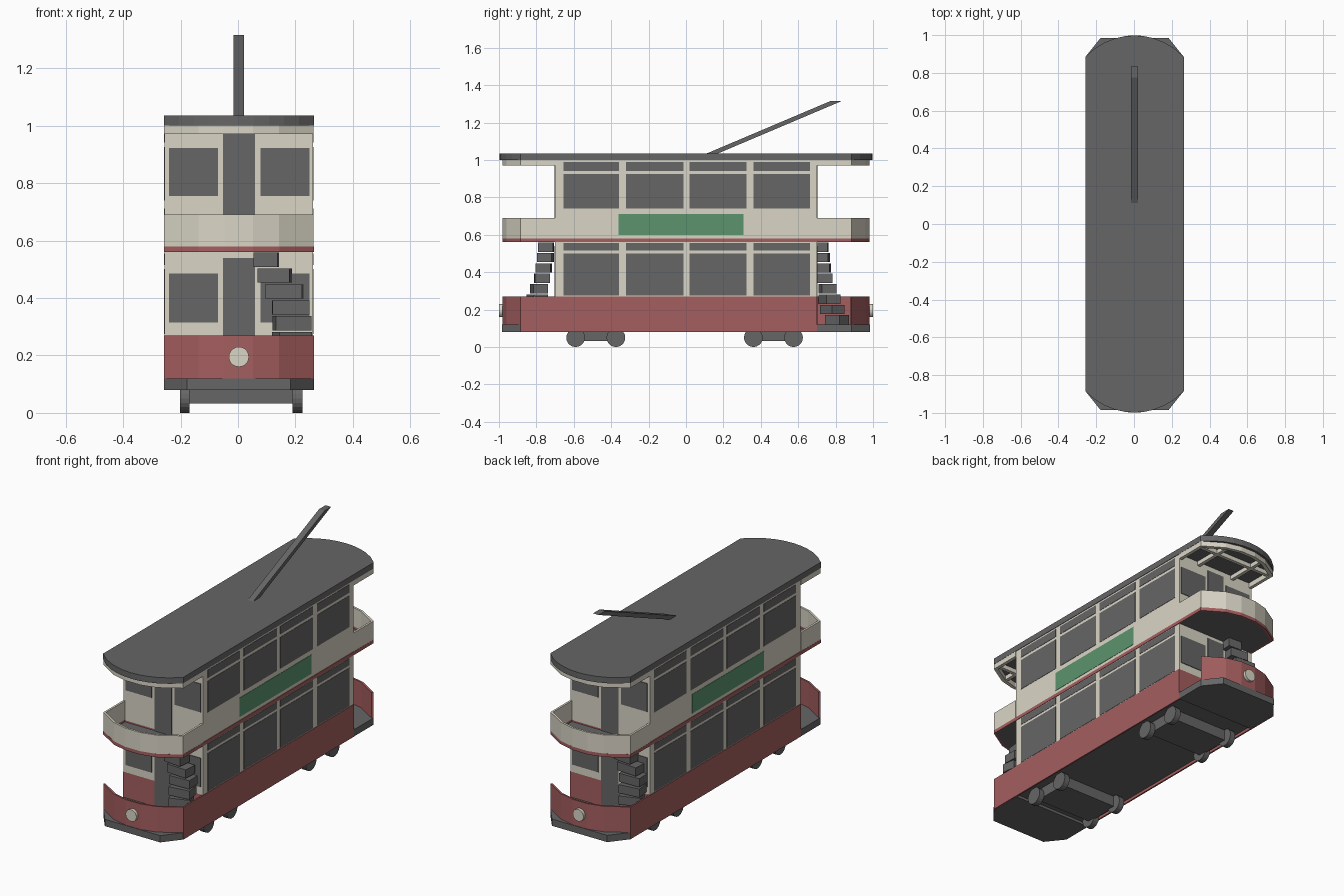
import bpy, bmesh, math
from mathutils import Matrix

if "Cube" in bpy.data.objects:
    bpy.data.objects.remove(bpy.data.objects["Cube"])


def material(name, rgb):
    m = bpy.data.materials.new(name)
    m.diffuse_color = (*rgb, 1)
    m.use_nodes = True
    m.node_tree.nodes["Principled BSDF"].inputs["Base Color"].default_value = m.diffuse_color
    return m


GRAY = material("dark gray", (0.133, 0.133, 0.133))
CREAM = material("cream", (0.70, 0.665, 0.565))
RED = material("dull red", (0.375, 0.112, 0.115))
GREEN = material("green", (0.105, 0.295, 0.155))


def finish(name, bm, *mats):
    bmesh.ops.recalc_face_normals(bm, faces=bm.faces)
    me = bpy.data.meshes.new(name)
    bm.to_mesh(me)
    bm.free()
    for m in mats:
        me.materials.append(m)
    ob = bpy.data.objects.new(name, me)
    ob.location.x = 0.003
    bpy.context.collection.objects.link(ob)
    return ob


def box(name, x, y, z, mat):
    """Box from (min, max) ranges."""
    bm = bmesh.new()
    bmesh.ops.create_cube(bm, size=1)
    for v in bm.verts:
        v.co = [r[0] if c < 0 else r[1] for r, c in zip((x, y, z), v.co)]
    return finish(name, bm, mat)


def cylinder(name, centre, radius, depth, axis, mat, sides=20):
    bm = bmesh.new()
    bmesh.ops.create_cone(bm, cap_ends=True, segments=sides, radius1=radius,
                          radius2=radius, depth=depth)
    rot = Matrix.Rotation(math.pi / 2, 4, axis)
    bmesh.ops.transform(bm, matrix=Matrix.Translation(centre) @ rot, verts=bm.verts)
    return finish(name, bm, mat)


def prism(name, pts, z0, z1, mat):
    """Upright solid from a flat outline."""
    bm = bmesh.new()
    a, b = [[bm.verts.new((x, y, z)) for x, y in pts] for z in (z0, z1)]
    bm.faces.new(a)
    bm.faces.new(b)
    n = len(a)
    for i in range(n):
        bm.faces.new((a[i], a[(i + 1) % n], b[(i + 1) % n], b[i]))
    return finish(name, bm, mat)


def arc(half, y_side, y_tip, fractions):
    """Circular front end, running from +x to -x."""
    sag = y_tip - y_side
    r = (half * half + sag * sag) / (2 * sag)
    return [(half * f, -(y_tip - r + math.sqrt(r * r - (half * f) ** 2)))
            for f in fractions]


PANEL = (1, 0.54, 0.19, -0.19, -0.54, -1)
ROOF = [1 - i / 5 for i in range(11)]


def both_ends(front):
    return front + [(-x, -y) for x, y in front]


def wall(name, path, z0, z1, thick, mat, s):
    """Thin upright panel along a path; s turns it to the other end."""
    kx, ky = 1 - thick / 0.26, 1 - thick / 0.28
    inner = [(x * kx, -0.7 + (y + 0.7) * ky) for x, y in path]
    bm = bmesh.new()
    sect = []
    for (ax, ay), (bx, by) in zip(path, inner):
        sect.append([bm.verts.new((s * px, s * py, z)) for px, py, z in
                     ((ax, ay, z0), (ax, ay, z1), (bx, by, z1), (bx, by, z0))])
    for a, b in zip(sect, sect[1:]):
        for k in range(4):
            bm.faces.new((a[k], a[(k + 1) % 4], b[(k + 1) % 4], b[k]))
    bm.faces.new(sect[0])
    bm.faces.new(sect[-1])
    return finish(name, bm, mat)


# Main body, with the underside slightly recessed between the skirts
box("underframe", (-0.255, 0.255), (-0.70, 0.70), (0.096, 0.12), GRAY)
box("lower_panels", (-0.2585, 0.2585), (-0.70, 0.70), (0.12, 0.27), RED)
box("lower_saloon", (-0.258, 0.258), (-0.70, 0.70), (0.27, 0.565), CREAM)
box("upper_saloon", (-0.258, 0.258), (-0.70, 0.70), (0.575, 1.0), CREAM)
box("red_waistband", (-0.261, 0.261), (-0.70, 0.70), (0.56, 0.58), RED)

# Upper deck floor and roof
prism("upper_deck_floor", both_ends(arc(0.255, 0.875, 0.975, PANEL)), 0.56, 0.566, GRAY)
prism("roof", both_ends(arc(0.261, 0.885, 0.998, ROOF)), 1.0, 1.035, GRAY)

# Side windows, transoms, green panels and skirts
panes = [(-0.655, -0.357), (-0.32, -0.013), (0.02, 0.323), (0.36, 0.663)]
for s, side in ((1, "right"), (-1, "left")):
    xr = sorted((s * 0.254, s * 0.2598))
    for y in panes:
        for z in ((0.275, 0.50), (0.515, 0.555), (0.74, 0.925), (0.942, 0.99)):
            box(f"{side}_window", xr, y, z, GRAY)
    box(f"{side}_green_panel", xr, (-0.36, 0.308), (0.60, 0.712), GREEN)
    # skirt runs past the body at one end and leaves the entrance open at the other
    box(f"{side}_red_skirt", sorted((s * 0.252, s * 0.261)),
        sorted((s * 0.70, s * -0.885)), (0.08, 0.27), RED)

# Parts repeated at each end, turned half round
for s, end in ((-1, "rear"), (1, "front")):
    bumper = [(0.26, -0.885), (0.18, -0.985), (-0.18, -0.985), (-0.26, -0.885),
              (-0.26, -0.70), (0.251, -0.70), (0.251, -0.885)]
    prism(f"{end}_platform", [(s * x, s * y) for x, y in bumper], 0.08, 0.12, GRAY)

    path = arc(0.26, 0.885, 0.985, PANEL)
    closed = [(0.26, -0.70)] + path + [(-0.26, -0.70)]
    wall(f"{end}_dash", path, 0.12, 0.27, 0.01, RED, s)
    wall(f"{end}_parapet", closed, 0.58, 0.69, 0.012, CREAM, s)
    wall(f"{end}_red_band", [(x * 1.004, y) for x, y in closed], 0.56, 0.58, 0.012, RED, s)
    wall(f"{end}_canopy_rail", closed, 0.97, 1.002, 0.02, CREAM, s)
    for x in (-0.12, 0.12):
        box(f"{end}_canopy_rib", (x - 0.01, x + 0.01),
            sorted((s * -0.70, s * -0.94)), (0.975, 1.002), CREAM)
    box(f"{end}_canopy_crossbar", (-0.25, 0.25),
        sorted((s * -0.85, s * -0.87)), (0.975, 1.002), CREAM)

    # end wall doors and windows
    yr = sorted((s * -0.697, s * -0.704))
    for z in ((0.12, 0.54), (0.566, 0.97)):
        box(f"{end}_door", (-0.055, 0.057), yr, z, GRAY)
    for z in ((0.315, 0.485), (0.755, 0.922)):
        for x in ((-0.243, -0.073), (0.076, 0.246)):
            box(f"{end}_end_window", x, yr, z, GRAY)

    # headlight
    cylinder(f"{end}_headlight", (0, s * -0.985, 0.195), 0.035, 0.028, 'X', CREAM)

    # curved stair: x centre, y centre, width, turn, from bottom to top
    steps = [(0.165, -0.835, 0.10, 50), (0.18, -0.81, 0.11, 35),
             (0.185, -0.795, 0.12, 20), (0.185, -0.785, 0.125, 8),
             (0.18, -0.77, 0.128, 2), (0.158, -0.76, 0.128, -4),
             (0.125, -0.752, 0.112, -6), (0.095, -0.748, 0.085, -3)]
    shift = 0 if s > 0 else -0.028
    for k, (x, y, w, turn) in enumerate(steps):
        bm = bmesh.new()
        bmesh.ops.create_cube(bm, size=1)
        m = (Matrix.Translation((s * x, s * y + shift, 0.145 + 0.0555 * k))
             @ Matrix.Rotation(math.radians(turn), 4, 'Z')
             @ Matrix.Diagonal((w, 0.08, 0.05, 1)))
        bmesh.ops.transform(bm, matrix=m, verts=bm.verts)
        finish(f"{end}_stair_step", bm, GRAY)

# Wheel trucks
for y0, y1 in ((-0.59, -0.375), (0.36, 0.575)):
    box("truck_frame", (-0.18, 0.19), (y0, y1), (0.033, 0.097), GRAY)
    for y in (y0, y1):
        for x in (-0.188, 0.204):
            cylinder("wheel", (x, y, 0.05), 0.05, 0.034, 'Y', GRAY)

# Trolley pole, cut level at both ends
bm = bmesh.new()
bmesh.ops.create_cube(bm, size=1)
for v in bm.verts:
    top, back = v.co.z > 0, v.co.y > 0
    v.co = (math.copysign(0.018, v.co.x),
            (0.775 if top else 0.10) + (0.06 if back else 0),
            1.316 if top else 1.03)
finish("trolley_pole", bm, GRAY)
